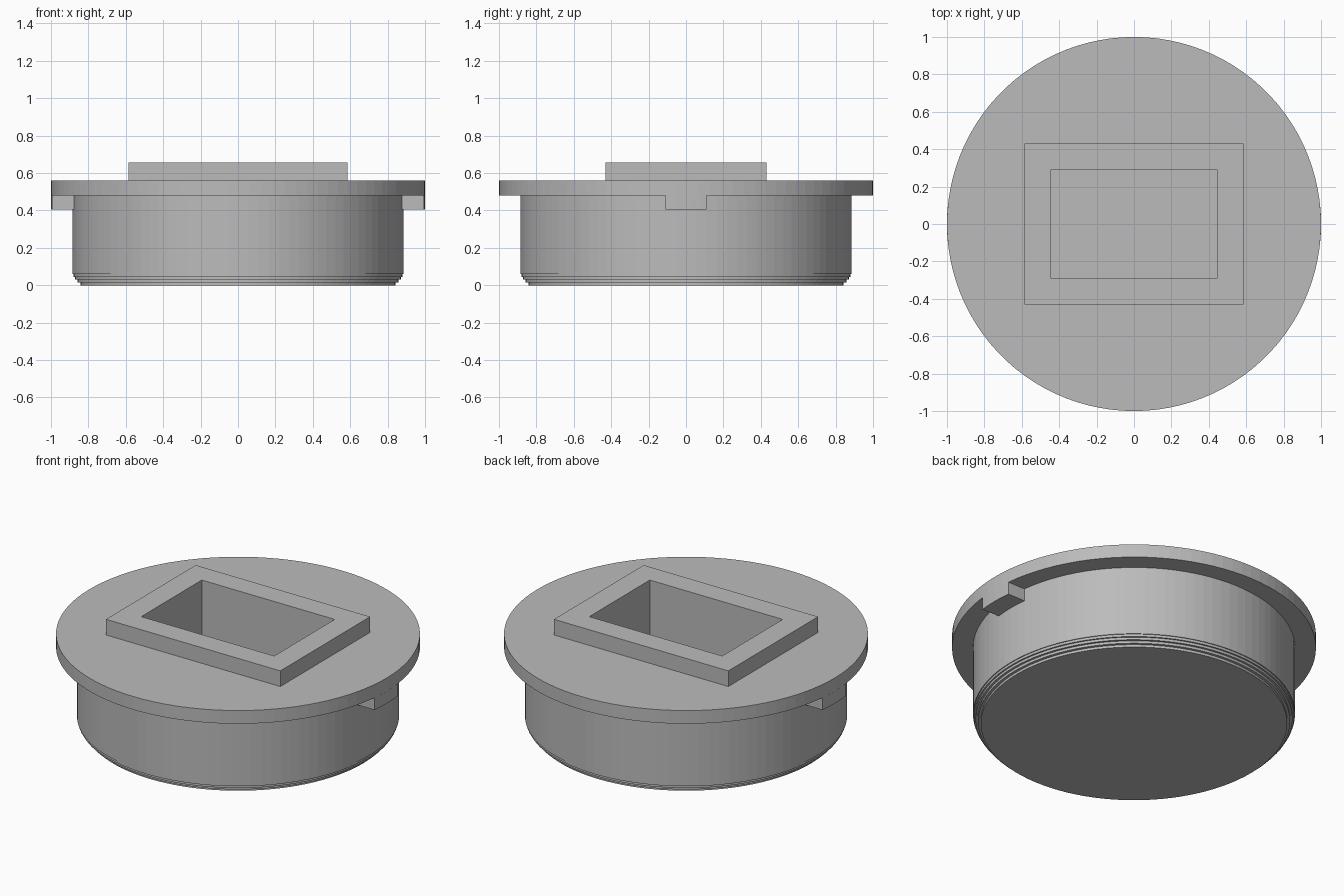
import bpy, bmesh
from math import sin, cos, pi, asin

if "Cube" in bpy.data.objects:
    bpy.data.objects.remove(bpy.data.objects["Cube"], do_unlink=True)

SEGMENTS = 100
FLANGE_BOTTOM, FLANGE_TOP, COLLAR_TOP = 0.48, 0.56, 0.655
BODY_RADIUS = 0.885

grey = bpy.data.materials.new("plain grey")
grey.use_nodes = True
grey.diffuse_color = (0.5, 0.5, 0.5, 1)
grey.node_tree.nodes["Principled BSDF"].inputs["Base Color"].default_value = (0.5, 0.5, 0.5, 1)


def finish(name, bm):
    bmesh.ops.recalc_face_normals(bm, faces=bm.faces)
    mesh = bpy.data.meshes.new(name)
    bm.to_mesh(mesh)
    bm.free()
    mesh.materials.append(grey)
    obj = bpy.data.objects.new(name, mesh)
    bpy.context.collection.objects.link(obj)
    return obj


def lathe(name, profile):
    """Closed solid of revolution from (radius, height) points."""
    bm = bmesh.new()
    rings = [[bm.verts.new((r * cos(2 * pi * i / SEGMENTS), r * sin(2 * pi * i / SEGMENTS), z))
              for i in range(SEGMENTS)] for r, z in profile]
    for low, high in zip(rings, rings[1:]):
        for i in range(SEGMENTS):
            j = (i + 1) % SEGMENTS
            bm.faces.new((low[i], low[j], high[j], high[i]))
    bm.faces.new(rings[0])
    bm.faces.new(rings[-1])
    return finish(name, bm)


def prism(name, outline, z0, z1):
    bm = bmesh.new()
    base = bm.faces.new([bm.verts.new((x, y, z0)) for x, y in outline])
    top = bmesh.ops.extrude_face_region(bm, geom=[base], use_keep_orig=True)["geom"]
    for v in top:
        if isinstance(v, bmesh.types.BMVert):
            v.co.z = z1
    return finish(name, bm)


def rectangle(hx, hy):
    return [(-hx, -hy), (hx, -hy), (hx, hy), (-hx, hy)]


# Round plug with a stepped lower edge and a wide flange
steps = [0.842, 0.858, 0.871, 0.880, BODY_RADIUS]
profile = []
for i, r in enumerate(steps):
    profile.append((r, i * 0.015))
    profile.append((r, (i + 1) * 0.015 if i < len(steps) - 1 else FLANGE_BOTTOM))
profile += [(1, FLANGE_BOTTOM), (1, FLANGE_TOP)]
plug = lathe("flanged_plug", profile)

# Raised rectangular collar
collar = prism("socket_collar", rectangle(0.585, 0.43), FLANGE_TOP, COLLAR_TOP)

# Deep rectangular socket cut through collar and plug
cutter = prism("socket_cutter", rectangle(0.446, 0.29), 0.08, 0.8)
cutter.hide_render = True
cutter.display_type = 'WIRE'
for part in (plug, collar):
    cut = part.modifiers.new("socket", 'BOOLEAN')
    cut.operation = 'DIFFERENCE'
    cut.solver = 'EXACT'
    cut.object = cutter

# Locating tabs under the flange, with an outer face following its rim
half = asin(0.11)
for side, name in ((1, "left_tab"), (-1, "right_tab")):
    arc = [(side * cos(half * k / 4), sin(half * k / 4)) for k in range(-4, 5)]
    inner = side * 0.86
    prism(name, arc + [(inner, 0.11), (inner, -0.11)], 0.405, FLANGE_BOTTOM)
